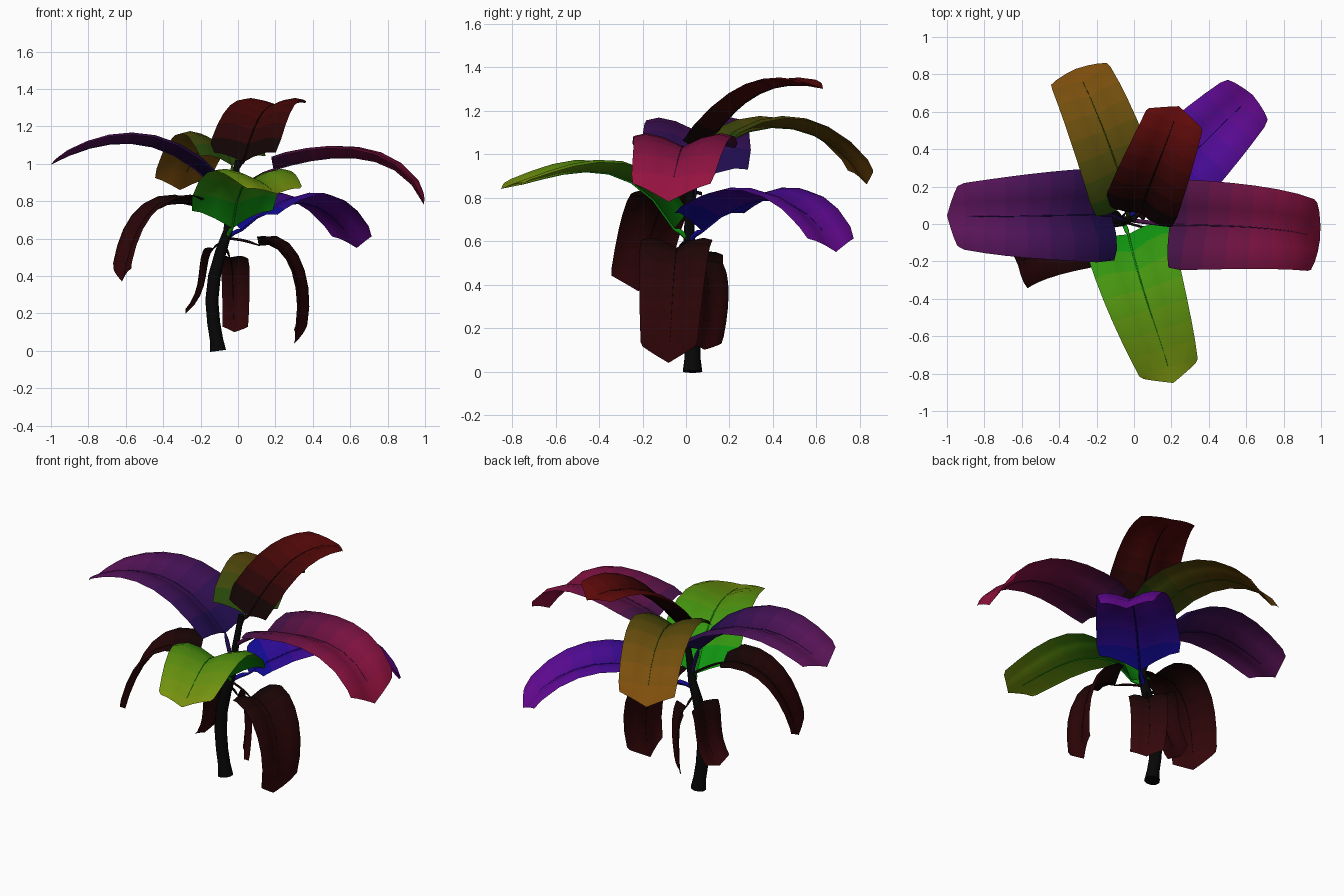
import bpy
from math import cos, sin, tau
from mathutils import Vector

if "Cube" in bpy.data.objects:
    bpy.data.objects.remove(bpy.data.objects["Cube"])

Z = Vector((0, 0, 1))


def material(name, rgb):
    m = bpy.data.materials.new(name)
    m.diffuse_color = (*rgb, 1)
    m.use_nodes = True
    m.node_tree.nodes["Principled BSDF"].inputs["Base Color"].default_value = m.diffuse_color
    return m


def grid_object(name, rows, mats, closed=False):
    """Skin rows of points into a smooth mesh, with materials spread along the rows."""
    n = len(rows[0])
    verts = [p for r in rows for p in r]
    faces, slots = [], []
    for i in range(len(rows) - 1):
        for j in range(n if closed else n - 1):
            k = (j + 1) % n
            faces.append((i * n + j, i * n + k, (i + 1) * n + k, (i + 1) * n + j))
            slots.append(i * len(mats) // (len(rows) - 1))
    if closed:
        faces += [tuple(reversed(range(n))), tuple(range(len(verts) - n, len(verts)))]
        slots += [0, len(mats) - 1]
    me = bpy.data.meshes.new(name)
    me.from_pydata(verts, [], faces)
    for m in mats:
        me.materials.append(m)
    for p, s in zip(me.polygons, slots):
        p.material_index = s
        p.use_smooth = len(p.vertices) == 4
    ob = bpy.data.objects.new(name, me)
    bpy.context.collection.objects.link(ob)
    return ob


def tangent(pts, i):
    return (pts[min(i + 1, len(pts) - 1)] - pts[max(i - 1, 0)]).normalized()


def tube(name, pts, radii, mat, sides=6):
    rows, a = [], Vector((1, 0.37, 0.2))
    for i, (p, r) in enumerate(zip(pts, radii)):
        t = tangent(pts, i)
        a = (a - t * a.dot(t)).normalized()
        b = t.cross(a)
        rows.append([p + r * (a * cos(tau * k / sides) + b * sin(tau * k / sides))
                     for k in range(sides)])
    return grid_object(name, rows, [mat], True)


def through(p, t):
    """Cubic through four evenly spaced points."""
    s = 3 * t
    return (p[0] * (-(s - 1) * (s - 2) * (s - 3) / 6) + p[1] * (s * (s - 2) * (s - 3) / 2)
            + p[2] * (-s * (s - 1) * (s - 3) / 2) + p[3] * (s * (s - 1) * (s - 2) / 6))


def leaf(name, path, w0, w1, base_rgb, tip_rgb, root, tip_cut=0.07, base_cut=0.03):
    """Gull-winged blade along a midrib, plus the stalk that runs into the midrib."""
    path = [Vector(p) for p in path]
    n = 9
    mid = [through(path, i / (n - 1)) for i in range(n)]
    d = path[3] - path[0]
    d.z = 0
    side = d.normalized().cross(Z)
    rows = []
    for i, p in enumerate(mid):
        t = tangent(mid, i)
        up = side.cross(t).normalized()
        f = i / (n - 1)
        w = w0 + (w1 - w0) * f ** 1.6
        if i == 0:
            w *= 0.94
        lift = w * (1 - 0.55 * f ** 3)
        cut = base_cut if i == 0 else (-tip_cut if i == n - 1 else 0)
        rows.append([p + side * u * w + up * h * lift + t * cut * abs(u)
                     for u, h in ((-1, .22), (-.75, .28), (-.4, .2), (0, 0),
                                  (.4, .2), (.75, .28), (1, .22))])
    mats = [material(f"{name}_{k}", [a + (b - a) * k / 7 for a, b in zip(base_rgb, tip_rgb)])
            for k in range(8)]
    grid_object(name, rows, mats)
    # stalk
    root = Vector(root)
    bend = (root + path[0]) / 2 + Z * 0.02
    stalk = [root * (1 - t) ** 2 + bend * 2 * t * (1 - t) + path[0] * t * t
             for t in (0, .25, .5, .75)] + mid[:-1]
    r0 = 0.012 if w0 > 0.18 else 0.007
    radii = [r0] * 4 + [r0 * .5 * (1 - i / n) for i in range(n - 1)]
    tube(name + "_stalk", stalk, radii, mats[0])


# Trunk
bark = material("bark", (0.002, 0.002, 0.002))
trunk = [(-.107, .03, 0, .045), (-.115, .03, .06, .037), (-.13, .03, .15, .036),
         (-.14, .03, .27, .036), (-.126, .02, .4, .035), (-.092, .015, .53, .031),
         (-.055, .015, .64, .025), (-.035, .02, .8, .02), (0, .03, 1.02, .016)]
tube("trunk", [Vector(p[:3]) for p in trunk], [p[3] for p in trunk], bark, 10)

# Upper leaves
leaf("left_leaf", [(-.12, .045, .87), (-.42, .045, 1.08), (-.72, .04, 1.1), (-1, .045, .995)],
     .255, .16, (.015, .004, .08), (.12, .008, .11), (-.05, .02, .68))
leaf("right_leaf", [(.19, -.005, .97), (.47, -.01, 1.03), (.77, -.03, 1.0), (.995, -.08, .78)],
     .245, .18, (.06, .006, .06), (.3, .006, .05), (-.02, .02, .84), .09)
leaf("front_leaf", [(-.03, -.055, .655), (.04, -.32, .9), (.13, -.6, .9), (.21, -.85, .84)],
     .24, .145, (.005, .3, .005), (.2, .3, .005), (-.06, .015, .6), .07, .08)
leaf("back_left_leaf", [(-.03, .11, .99), (-.11, .36, 1.12), (-.21, .62, 1.07), (-.31, .83, .86)],
     .2, .16, (.02, .06, .003), (.22, .08, .004), (-.03, .02, .86))
leaf("back_right_leaf", [(.02, .075, .645), (.24, .3, .78), (.45, .51, .755), (.635, .69, .55)],
     .24, .15, (.006, .003, .3), (.14, .003, .3), (-.06, .015, .6), .07, .08)
leaf("top_leaf", [(.03, .06, 1.01), (.1, .25, 1.22), (.17, .43, 1.31), (.24, .63, 1.3)],
     .2, .15, (.006, .001, .001), (.12, .003, .003), (0, .03, .98))

# Drooping lower leaves
dark, dull = (.006, .001, .001), (.035, .002, .003)
leaf("drooping_left_leaf", [(-.21, -.07, .77), (-.42, -.11, .765), (-.55, -.165, .61),
     (-.62, -.22, .37)], .165, .14, dark, dull, (-.045, .02, .68))
leaf("drooping_right_leaf", [(.11, -.035, .565), (.245, -.05, .51), (.32, -.065, .3),
     (.3, -.08, .04)], .17, .125, dark, dull, (-.07, .015, .6), .08)
leaf("drooping_small_leaf", [(-.13, .055, .55), (-.165, .055, .46), (-.19, .06, .33),
     (-.28, .07, .2)], .115, .1, dark, dull, (-.08, .015, .57), .03)
leaf("drooping_back_leaf", [(-.045, .06, .5), (-.03, .1, .42), (-.025, .105, .27),
     (-.02, .085, .1)], .11, .095, dark, dull, (-.08, .015, .57), .03)
